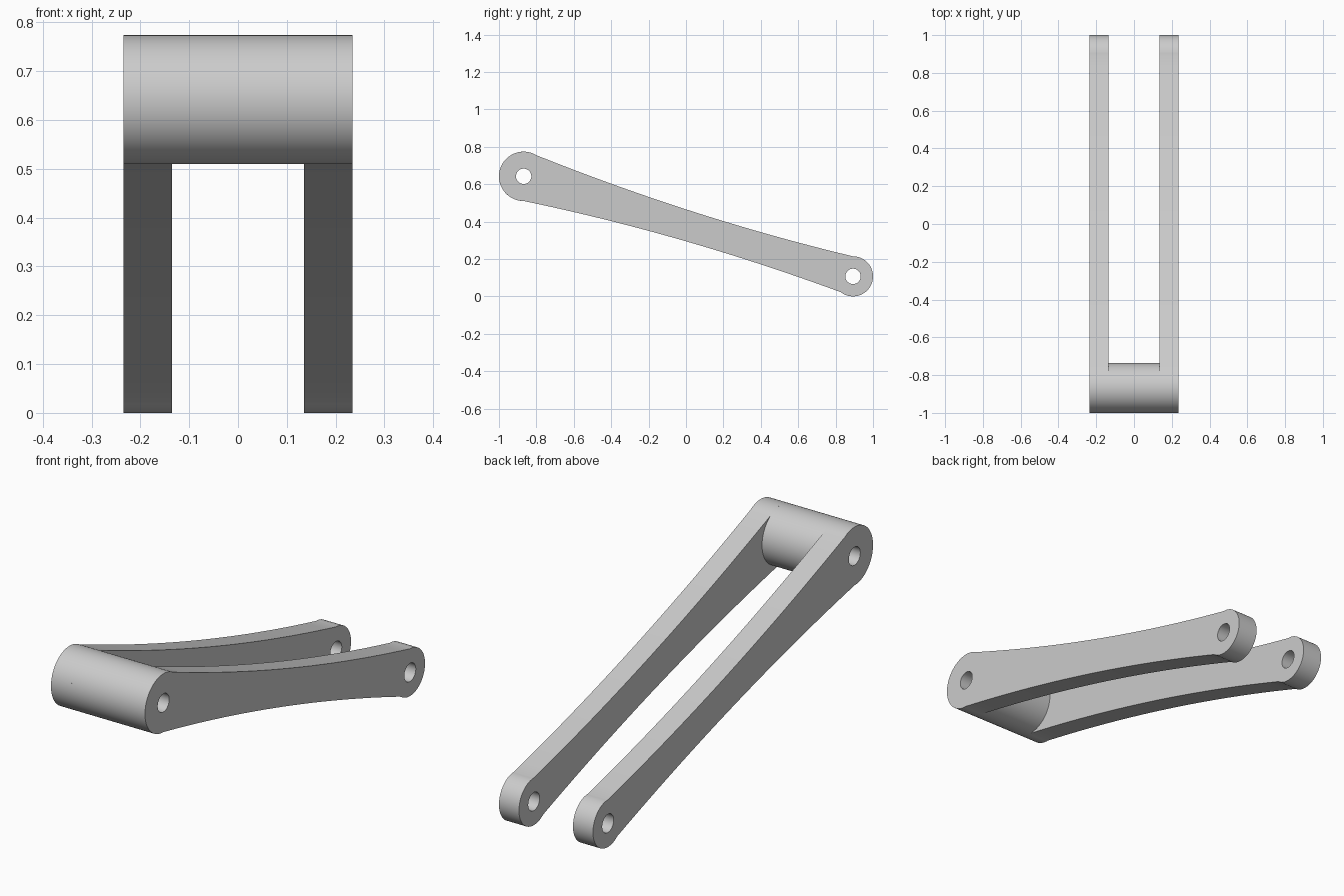
import bpy, bmesh
from math import sin, cos, radians
from mathutils import Matrix, Vector

cube = bpy.data.objects.get("Cube")
if cube:
    bpy.data.objects.remove(cube, do_unlink=True)

# One grey material
grey = bpy.data.materials.new("light_grey")
grey.use_nodes = True
grey.diffuse_color = (0.6, 0.6, 0.6, 1)
grey.node_tree.nodes["Principled BSDF"].inputs["Base Color"].default_value = (0.6, 0.6, 0.6, 1)

# Side profile measurements as (y, z)
PIVOT, PIVOT_R = Vector((-0.868, 0.642)), 0.132
EYE, EYE_R = Vector((0.893, 0.107)), 0.107
HOLE_R = 0.041
HALF_WIDTH, INNER = 0.235, 0.135


def arc(centre, radius, start, end, steps):
    angles = [radians(start + (end - start) * i / steps) for i in range(steps + 1)]
    return [centre + radius * Vector((cos(a), sin(a))) for a in angles]


def circle(centre, radius, steps=64):
    return arc(centre, radius, 0, 360, steps)[:-1]


def bowed(a, b, sag, steps=24):
    """Points strictly between a and b, bowed vertically by sag."""
    points = []
    for i in range(1, steps):
        t = i / steps
        points.append(a.lerp(b, t) + Vector((0, 4 * sag * t * (1 - t))))
    return points


def extrude_profile(name, loops, x_min, x_max):
    """Fill the loops (holes included) and extrude them along x."""
    curve = bpy.data.curves.new(name, "CURVE")
    curve.dimensions = "2D"
    curve.fill_mode = "BOTH"
    curve.extrude = (x_max - x_min) / 2
    for loop in loops:
        spline = curve.splines.new("POLY")
        spline.points.add(len(loop) - 1)
        for point, co in zip(spline.points, loop):
            point.co = (co.x, co.y, 0, 1)
        spline.use_cyclic_u = True
    helper = bpy.data.objects.new(name + "_profile", curve)
    mesh = bpy.data.meshes.new_from_object(helper)
    bpy.data.objects.remove(helper)
    bpy.data.curves.remove(curve)

    # Turn the profile into the y-z plane and weld caps to sides
    bm = bmesh.new()
    bm.from_mesh(mesh)
    turn = Matrix(((0, 0, 1, (x_min + x_max) / 2), (1, 0, 0, 0), (0, 1, 0, 0), (0, 0, 0, 1)))
    bm.transform(turn)
    bmesh.ops.remove_doubles(bm, verts=bm.verts, dist=0.0001)
    bmesh.ops.recalc_face_normals(bm, faces=bm.faces)
    bm.to_mesh(mesh)
    bm.free()

    mesh.name = name
    mesh.materials.clear()
    mesh.materials.append(grey)
    obj = bpy.data.objects.new(name, mesh)
    bpy.context.collection.objects.link(obj)
    bpy.ops.object.select_all(action="DESELECT")
    obj.select_set(True)
    bpy.context.view_layer.objects.active = obj
    bpy.ops.object.shade_smooth_by_angle(angle=radians(20))
    return obj


# Arm outline: big rounded end, bowed top, small rounded end, bowed underside
big_end = arc(PIVOT, PIVOT_R, 270, 58, 48)
small_end = arc(EYE, EYE_R, 90, -128, 48)
outline = (big_end + bowed(big_end[-1], small_end[0], -0.034)
           + small_end + bowed(small_end[-1], big_end[0], 0.034))
pivot_hole = circle(PIVOT, HOLE_R)
eye_hole = circle(EYE, HOLE_R)

# Two matching arms
for name, x_min, x_max in (("right_arm", -HALF_WIDTH, -INNER), ("left_arm", INNER, HALF_WIDTH)):
    extrude_profile(name, [outline, pivot_hole, eye_hole], x_min, x_max)

# Bored barrel joining the arms
extrude_profile("pivot_barrel", [circle(PIVOT, PIVOT_R, 96), pivot_hole], -INNER, INNER)
